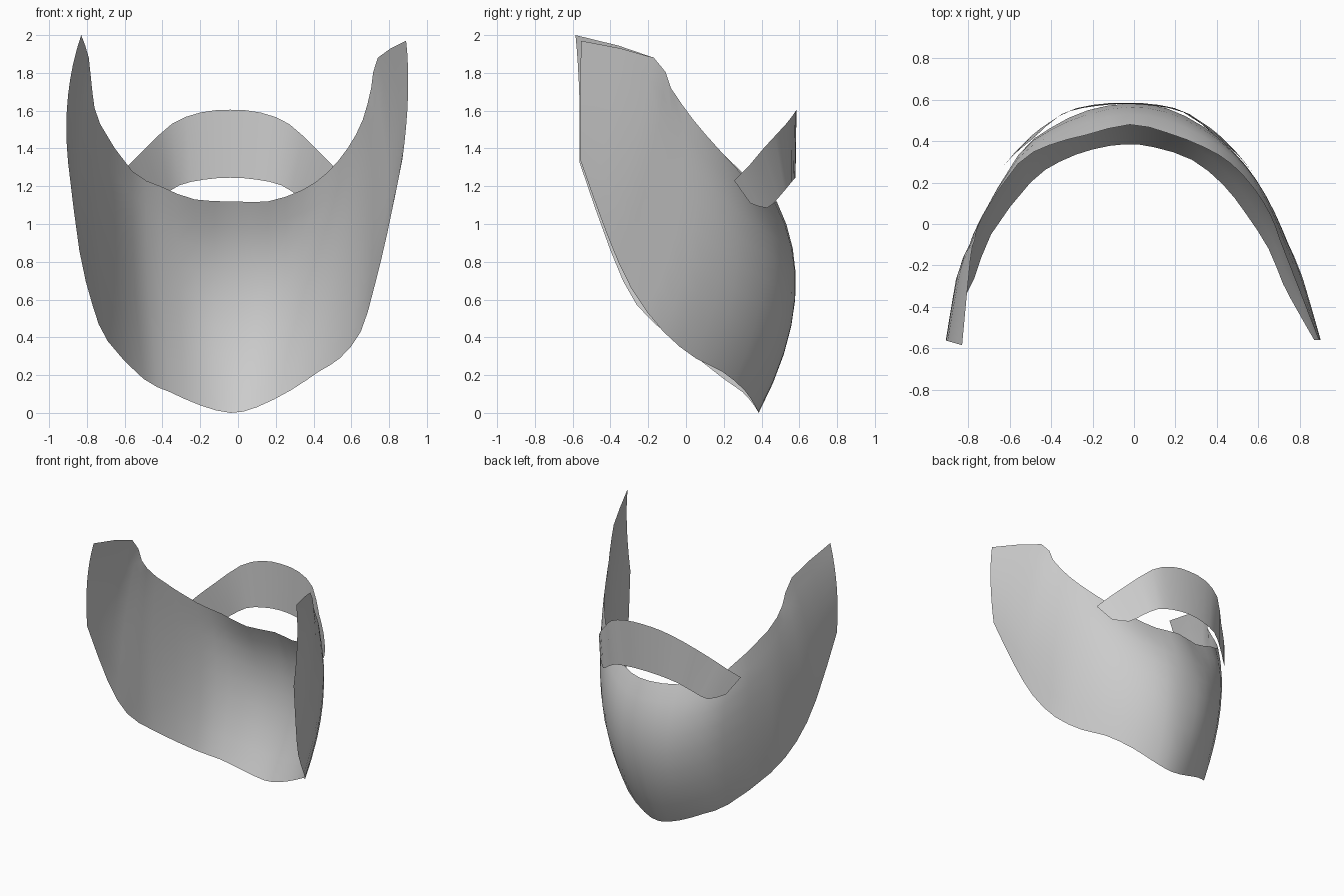
import bpy
import bmesh
from mathutils import Vector

if "Cube" in bpy.data.objects:
    bpy.data.objects.remove(bpy.data.objects["Cube"])

grey = bpy.data.materials.new("light grey")
grey.diffuse_color = (0.6, 0.6, 0.6, 1)
grey.use_nodes = True
grey.node_tree.nodes["Principled BSDF"].inputs["Base Color"].default_value = grey.diffuse_color

# Jaw ribs: lower edge, middle and upper edge of the sheet, centre outwards
centre = [(-.04, .385, 0, -.03, .578, .6, -.02, .48, 1.12)]
right = [
    (.10, .37, .03, .15, .56, .62, .16, .44, 1.12),
    (.28, .31, .12, .33, .47, .68, .34, .37, 1.18),
    (.43, .19, .22, .48, .34, .75, .47, .29, 1.27),
    (.54, .05, .29, .59, .20, .85, .58, .17, 1.40),
    (.65, -.12, .43, .68, .04, .98, .66, .04, 1.55),
    (.72, -.29, .66, .75, -.12, 1.2, .705, -.08, 1.72),
    (.79, -.42, .95, .82, -.28, 1.4, .74, -.17, 1.88),
    (.87, -.56, 1.34, .90, -.56, 1.68, .89, -.555, 1.97),
]
left = [
    (-.20, .36, .04, -.22, .55, .62, -.23, .43, 1.13),
    (-.36, .30, .11, -.40, .46, .68, -.41, .38, 1.20),
    (-.50, .20, .18, -.55, .33, .75, -.56, .29, 1.28),
    (-.69, -.05, .38, -.74, .00, .98, -.73, .04, 1.53),
    (-.77, -.26, .57, -.80, -.13, 1.2, -.77, -.08, 1.69),
    (-.84, -.40, .86, -.86, -.27, 1.4, -.79, -.17, 1.88),
    (-.90, -.565, 1.33, -.90, -.565, 1.68, -.83, -.585, 2.0),
]
# Upper band ribs: lower edge, upper edge, centre outwards
band_half = [
    (0, .58, 1.245, 0, .585, 1.605),
    (.14, .57, 1.235, .16, .575, 1.59),
    (.27, .545, 1.205, .31, .53, 1.53),
    (.37, .49, 1.14, .45, .41, 1.40),
    (.45, .43, 1.085, .54, .335, 1.31),
    (.54, .34, 1.11, .61, .255, 1.23),
]


def points(rib):
    return [Vector(rib[i:i + 3]) for i in range(0, len(rib), 3)]


def catmull(a, b, c, d, t):
    return 0.5 * (2 * b + (c - a) * t + (2 * a - 5 * b + 4 * c - d) * t * t
                  + (3 * b - a - 3 * c + d) * t ** 3)


def refine(ribs, steps):
    """Add ribs between the given ones on a smooth curve."""
    ext = [[2 * p - q for p, q in zip(ribs[0], ribs[1])]] + ribs
    ext.append([2 * p - q for p, q in zip(ribs[-1], ribs[-2])])
    out = []
    for i in range(len(ribs) - 1):
        for s in range(steps):
            out.append([catmull(*p, s / steps) for p in zip(*ext[i:i + 4])])
    return out + [ribs[-1]]


def bow(rib, rows):
    """Quadratic through lower edge, middle and upper edge."""
    a, m, b = rib
    ts = [i / rows for i in range(rows + 1)]
    return [a * (1 - t) * (1 - 2 * t) + m * 4 * t * (1 - t) + b * t * (2 * t - 1) for t in ts]


def sheet(name, ribs):
    bm = bmesh.new()
    grid = [[bm.verts.new(p) for p in rib] for rib in ribs]
    for c, d in zip(grid, grid[1:]):
        for i in range(len(c) - 1):
            bm.faces.new((c[i], c[i + 1], d[i + 1], d[i]))
    mesh = bpy.data.meshes.new(name)
    bm.to_mesh(mesh)
    bm.free()
    mesh.materials.append(grey)
    mesh.shade_smooth()
    obj = bpy.data.objects.new(name, mesh)
    bpy.context.collection.objects.link(obj)


# Jaw sheet, running from one ear tip round the chin to the other
jaw = [points(r) for r in left[::-1] + centre + right]
sheet("jaw_cover", [bow(r, 8) for r in refine(jaw, 2)])

# Lip band, mirrored about its own middle
shift = Vector((-.04, 0, 0))
half = [points(r) for r in band_half]
other = [[Vector((-p.x, p.y, p.z)) for p in r] for r in half[:0:-1]]
sheet("lip_band", [[p + shift for p in r] for r in refine(other + half, 2)])
